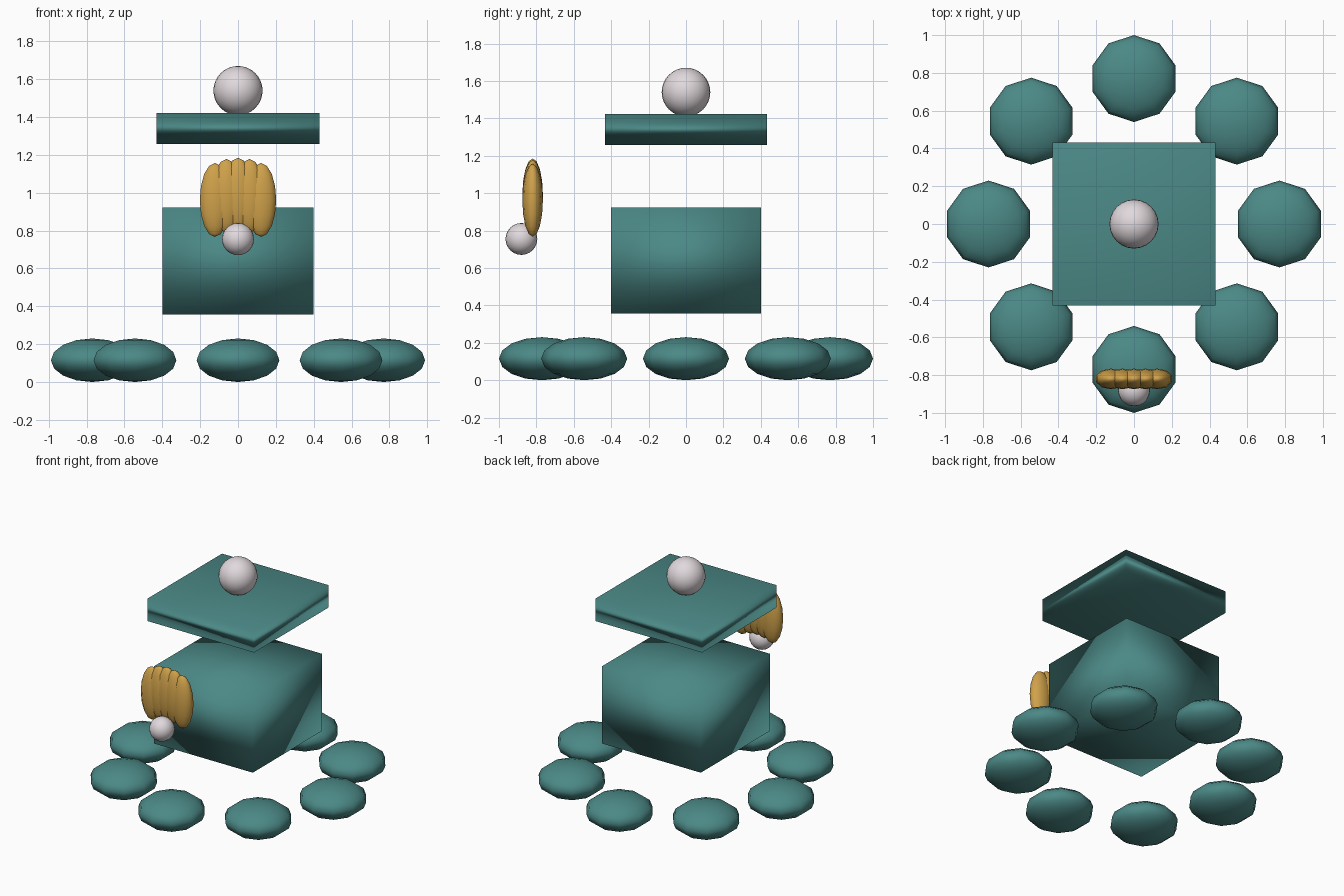
import bpy
from math import sin, cos, radians

if "Cube" in bpy.data.objects:
    bpy.data.objects.remove(bpy.data.objects["Cube"], do_unlink=True)


def make_material(name, colour):
    mat = bpy.data.materials.new(name)
    mat.use_nodes = True
    mat.diffuse_color = (*colour, 1)
    mat.node_tree.nodes["Principled BSDF"].inputs["Base Color"].default_value = (*colour, 1)
    return mat


teal = make_material("teal", (0.07, 0.25, 0.24))
gold = make_material("gold", (0.63, 0.36, 0.07))
pearl = make_material("pearl white", (0.75, 0.69, 0.72))


def finish(name, mat, scale):
    ob = bpy.context.object
    ob.name = name
    ob.scale = scale
    ob.data.materials.append(mat)
    bpy.ops.object.shade_smooth()
    return ob


def ball(name, mat, loc, scale, segments, rings):
    bpy.ops.mesh.primitive_uv_sphere_add(segments=segments, ring_count=rings, location=loc)
    return finish(name, mat, scale)


def box(name, mat, loc, scale):
    bpy.ops.mesh.primitive_cube_add(size=2, location=loc)
    return finish(name, mat, scale)


# Ring of flattened feet around the base
for i in range(8):
    a = radians(45 * i)
    ball(f"foot_{i + 1}", teal, (0.77 * cos(a), 0.77 * sin(a), 0.115),
         (0.23, 0.23, 0.115), 10, 8)

# Floating body and lid, softly shaded across their edges
box("body", teal, (0, 0, 0.64), (0.4, 0.4, 0.283))
box("lid", teal, (0, 0, 1.34), (0.432, 0.432, 0.082))

# Knob on the lid
ball("lid_knob", pearl, (0, 0, 1.54), (0.13, 0.13, 0.13), 24, 16)

# Ribbed shell clasp on the front, made of overlapping ribs
for i in range(-2, 3):
    ball(f"shell_rib_{i + 3}", gold, (0.061 * i, -0.82, 0.99 - 0.007 * i * i),
         (0.084, 0.055, 0.195), 10, 8)

# Small pearl below the shell
ball("clasp_pearl", pearl, (0, -0.88, 0.755), (0.085, 0.085, 0.085), 20, 12)
